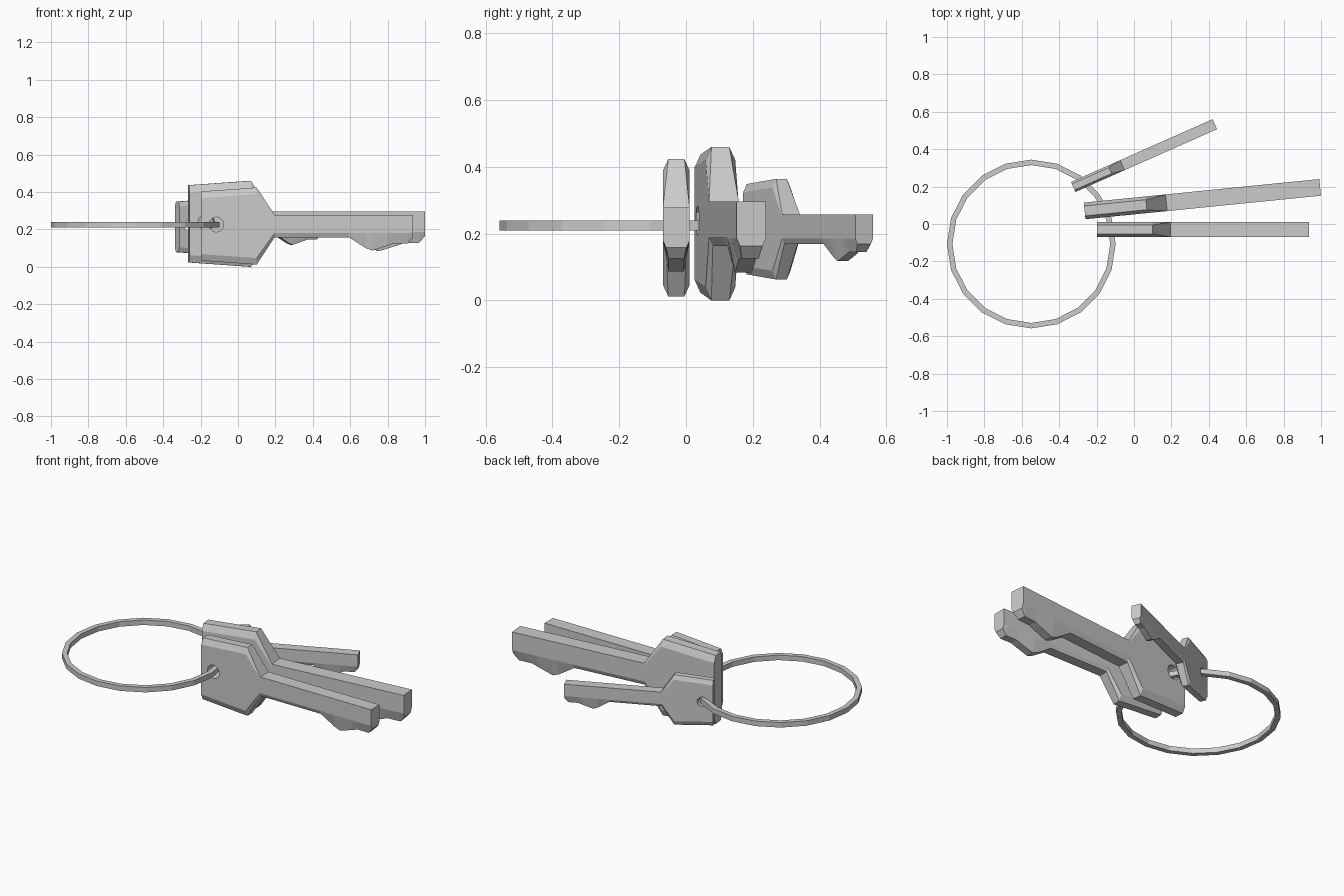
import bpy, bmesh
from math import radians, sin, cos, pi
from mathutils import Vector

if "Cube" in bpy.data.objects:
    bpy.data.objects.remove(bpy.data.objects["Cube"])


def mesh_object(name, bm):
    bmesh.ops.recalc_face_normals(bm, faces=bm.faces)
    mesh = bpy.data.meshes.new(name)
    bm.to_mesh(mesh)
    bm.free()
    obj = bpy.data.objects.new(name, mesh)
    bpy.context.collection.objects.link(obj)
    return obj


def bridge(bm, a, b):
    n = len(a)
    for i in range(n):
        bm.faces.new((a[i], a[(i + 1) % n], b[(i + 1) % n], b[i]))


# Key body: chamfered cross-sections lofted from bow to tip
W = 0.04  # half thickness
# x, top z, top chamfer inset, top chamfer depth, bottom chamfer z, bottom z
STATIONS = [
    (0.0, 0.185, 0.016, 0.035, -0.150, -0.185),
    (0.297, 0.206, 0.016, 0.035, -0.171, -0.206),
    (0.393, 0.06, 0, 0.01, -0.038, -0.06),
    (0.79, 0.06, 0, 0.01, -0.038, -0.06),
    (0.88, 0.06, 0, 0.01, -0.038, -0.118),
    (0.915, 0.06, 0, 0.01, -0.038, -0.131),
    (1.00, 0.06, 0, 0.01, -0.038, -0.104),
    (1.03, 0.06, 0, 0.01, -0.038, -0.093),
    (1.105, 0.06, 0, 0.01, -0.038, -0.093),
    (1.133, 0.06, 0, 0.01, -0.038, -0.06),
]


def section(bm, x, top, inset, depth, zc, zb):
    b = W - min(0.017, 0.45 * (zc - zb))
    half = [(W - inset, top), (W, top - depth), (W, zc), (b, zb)]
    pts = half + [(-y, z) for y, z in reversed(half)]
    return [bm.verts.new((x, y, z)) for y, z in pts]


bm = bmesh.new()
rings = [section(bm, *s) for s in STATIONS]
for a, b in zip(rings, rings[1:]):
    bridge(bm, a, b)
bm.faces.new(rings[0])
bm.faces.new(rings[-1])
key = mesh_object("front_key", bm)

# Hole through the bow
bpy.ops.mesh.primitive_cylinder_add(vertices=12, radius=0.04, depth=0.3,
                                    location=(0.081, 0, 0.008),
                                    rotation=(pi / 2, 0, 0))
cutter = bpy.context.object
cutter.name = "hole_cutter"
cutter.hide_render = True
mod = key.modifiers.new("hole", 'BOOLEAN')
mod.operation = 'DIFFERENCE'
mod.solver = 'EXACT'
mod.object = cutter
bpy.context.view_layer.objects.active = key
bpy.ops.object.modifier_apply(modifier=mod.name)
bpy.data.objects.remove(cutter)


# Three keys of different size share the mesh
def place(obj, loc, angle, size):
    obj.location = loc
    obj.rotation_euler.z = radians(angle)
    obj.scale = (size,) * 3


middle = key.copy()
middle.name = "middle_key"
small = key.copy()
small.name = "small_key"
for o in (middle, small):
    bpy.context.collection.objects.link(o)
place(key, (-0.197, -0.029, 0.218), 0, 1.0)
place(middle, (-0.264, 0.07, 0.23), 5.7, 1.117)
place(small, (-0.325, 0.198, 0.2135), 23.9, 0.731)

# Key ring: 20-sided hoop with a square section
bm = bmesh.new()
centre = Vector((-0.549, -0.107, 0.225))
hoop = []
for i in range(20):
    a = 2 * pi * i / 20
    hoop.append([bm.verts.new(centre + Vector((r * cos(a), r * sin(a), z)))
                 for r, z in ((0.451, -0.015), (0.451, 0.015),
                              (0.422, 0.015), (0.422, -0.015))])
for i in range(20):
    bridge(bm, hoop[i], hoop[(i + 1) % 20])
mesh_object("key_ring", bm)
